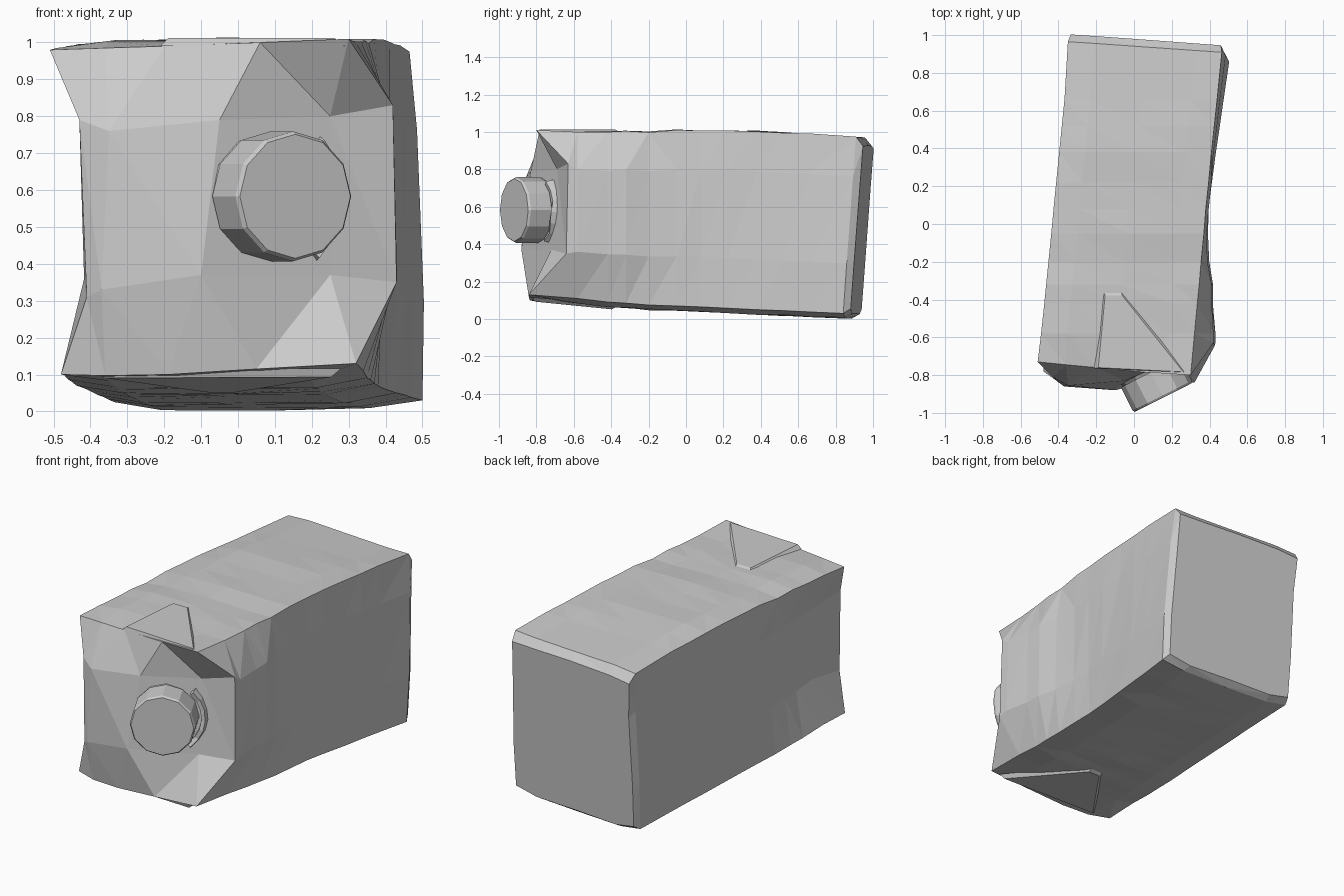
import bpy, bmesh, random
from math import sin, cos, radians, pi
from mathutils import Vector

if "Cube" in bpy.data.objects:
    bpy.data.objects.remove(bpy.data.objects["Cube"])

random.seed(4)


def finish(name, bm):
    bmesh.ops.recalc_face_normals(bm, faces=bm.faces)
    mesh = bpy.data.meshes.new(name)
    bm.to_mesh(mesh)
    bm.free()
    obj = bpy.data.objects.new(name, mesh)
    bpy.context.collection.objects.link(obj)
    return obj


def loft(bm, rings):
    n = len(rings[0])
    for a, b in zip(rings, rings[1:]):
        for i in range(n):
            j = (i + 1) % n
            bm.faces.new((a[i], a[j], b[j], b[i]))


# Cross-section of the carton: bottom (left to right), right side, top, left side
def section(y, xl, xrb, xrt, zb, zt, bulge=0.0, skew=0.0):
    fr = (0.17, 0.5, 0.83)
    w = lambda s: random.uniform(-s, s)
    dent = max(0.01, -0.415 - xl)
    pts = [(xl + 0.015, zb + 0.02)]
    pts += [(xl + (xrb - xl) * f, zb + w(0.004)) for f in fr]
    pts += [(xrb, zb + 0.025)]
    pts += [(xrb + (xrt - xrb) * f + bulge + w(0.004), zb + (zt - zb) * f) for f in (0.3, 0.78)]
    pts += [(xrt, zt)]
    pts += [(xrt + (xl - xrt) * f, zt + w(0.006)) for f in fr]
    pts += [(xl, zt - 0.015)]
    pts += [(xl + dent + w(0.004), zb + (zt - zb) * f) for f in (0.75, 0.3)]
    return [(x, y + skew * (0.07 * (z - 0.5) - 0.07 * (x - 0.05)), z) for x, z in pts]


# Dented front rim in the same order, then the inner points of the front panel
rim = [(-0.48, -0.78, 0.10), (-0.36, -0.82, 0.097), (-0.19, -0.835, 0.10), (0.05, -0.84, 0.115),
       (0.32, -0.84, 0.13), (0.43, -0.64, 0.35), (0.42, -0.63, 0.83), (0.30, -0.80, 1.01),
       (0.06, -0.785, 1.00), (-0.20, -0.76, 0.99), (-0.36, -0.745, 0.985), (-0.51, -0.73, 0.98),
       (-0.43, -0.81, 0.79), (-0.41, -0.83, 0.31)]
inner = [(-0.37, -0.86, 0.33), (-0.10, -0.88, 0.37), (0.25, -0.72, 0.37),
         (0.25, -0.69, 0.80), (-0.05, -0.83, 0.79), (-0.35, -0.855, 0.76)]

stations = [(-0.58, -0.492, 0.34, 0.32, 0.085, 1.0, 0.10), (-0.42, -0.475, 0.35, 0.335, 0.066, 1.0, 0.075),
            (-0.32, -0.465, 0.36, 0.345, 0.06, 1.005, 0.06), (-0.20, -0.453, 0.37, 0.355, 0.05, 0.998, 0.03),
            (-0.05, -0.438, 0.38, 0.37, 0.045, 1.01, 0.015), (0.08, -0.426, 0.387, 0.38, 0.04, 1.008, 0.01),
            (0.22, -0.412, 0.405, 0.395, 0.033, 1.008, 0.01), (0.38, -0.396, 0.43, 0.41, 0.025, 1.002, 0.01),
            (0.52, -0.382, 0.45, 0.425, 0.02, 0.995, 0.01), (0.66, -0.368, 0.47, 0.44, 0.013, 0.992, 0.01),
            (0.905, -0.35, 0.50, 0.465, 0.005, 0.975, 0.015, 1.0),
            (0.945, -0.335, 0.48, 0.46, 0.03, 0.925, 0.005, 1.05)]

# Carton body with front panel and closed back
bm = bmesh.new()
rings = [[bm.verts.new(p) for p in r] for r in [rim] + [section(*s) for s in stations]]
loft(bm, rings)
f = rings[0]
n = [bm.verts.new(p) for p in inner]
grid = [f[0:5], [f[13], n[0], n[1], n[2], f[5]],
        [f[12], n[5], n[4], n[3], f[6]], [f[11], f[10], f[9], f[8], f[7]]]
for lo, hi in zip(grid, grid[1:]):
    for i in range(4):
        bm.faces.new((lo[i], lo[i + 1], hi[i + 1], hi[i]))
bm.faces.new(rings[-1])
bmesh.ops.triangulate(bm, faces=bm.faces)
finish("carton_body", bm)


# Folded triangular flaps on the top and the bottom
def flap(name, outer, z_of, thick):
    bm = bmesh.new()
    a = [bm.verts.new((x, y, z_of(y) - thick)) for x, y in outer]
    c = Vector((0.0, -0.72))
    b = []
    for x, y in outer:
        p = Vector((x, y)).lerp(c, 0.1)
        b.append(bm.verts.new((p.x, p.y, z_of(y) + thick * 0.8)))
    loft(bm, [a, b])
    bm.faces.new(b)
    bm.faces.new(a)
    return finish(name, bm)


flap("top_flap", [(-0.21, -0.765), (0.29, -0.79), (-0.07, -0.34), (-0.17, -0.34)],
     lambda y: 1.003, 0.012)
flap("bottom_flap", [(-0.40, -0.79), (0.28, -0.82), (-0.01, -0.36), (-0.09, -0.36)],
     lambda y: 0.062 - 0.09 * (y + 0.36), -0.013)

# Tilted screw cap on the front
normal = Vector((0.45, -0.893, 0)).normalized()
side = Vector((0.893, 0.45, 0)).normalized()
face_centre = Vector((0.155, -0.919, 0.583))


def on_cap(depth, radius, angle):
    return (face_centre - normal * depth + side * radius * cos(angle)
            + Vector((0, 0, radius * sin(angle))))


def turned(name, profile, sides=12):
    bm = bmesh.new()
    rs = [[bm.verts.new(on_cap(d, r, 2 * pi * i / sides)) for i in range(sides)] for d, r in profile]
    loft(bm, rs)
    bm.faces.new(rs[0])
    bm.faces.new(rs[-1])
    return finish(name, bm)


turned("screw_cap", [(0, 0.168), (0.012, 0.176), (0.15, 0.176)])
turned("cap_neck", [(0.14, 0.16), (0.17, 0.175), (0.24, 0.18)])

# Curved ridge around the right of the cap
bm = bmesh.new()
rs = []
for k in range(7):
    a = radians(-52 + 98 * k / 6)
    rs.append([bm.verts.new(on_cap(d + random.uniform(-0.008, 0.008), r, a))
               for r, d in ((0.185, 0.20), (0.19, 0.125), (0.212, 0.12), (0.235, 0.19))])
loft(bm, rs)
bm.faces.new(rs[0])
bm.faces.new(rs[-1])
finish("cap_ridge", bm)
